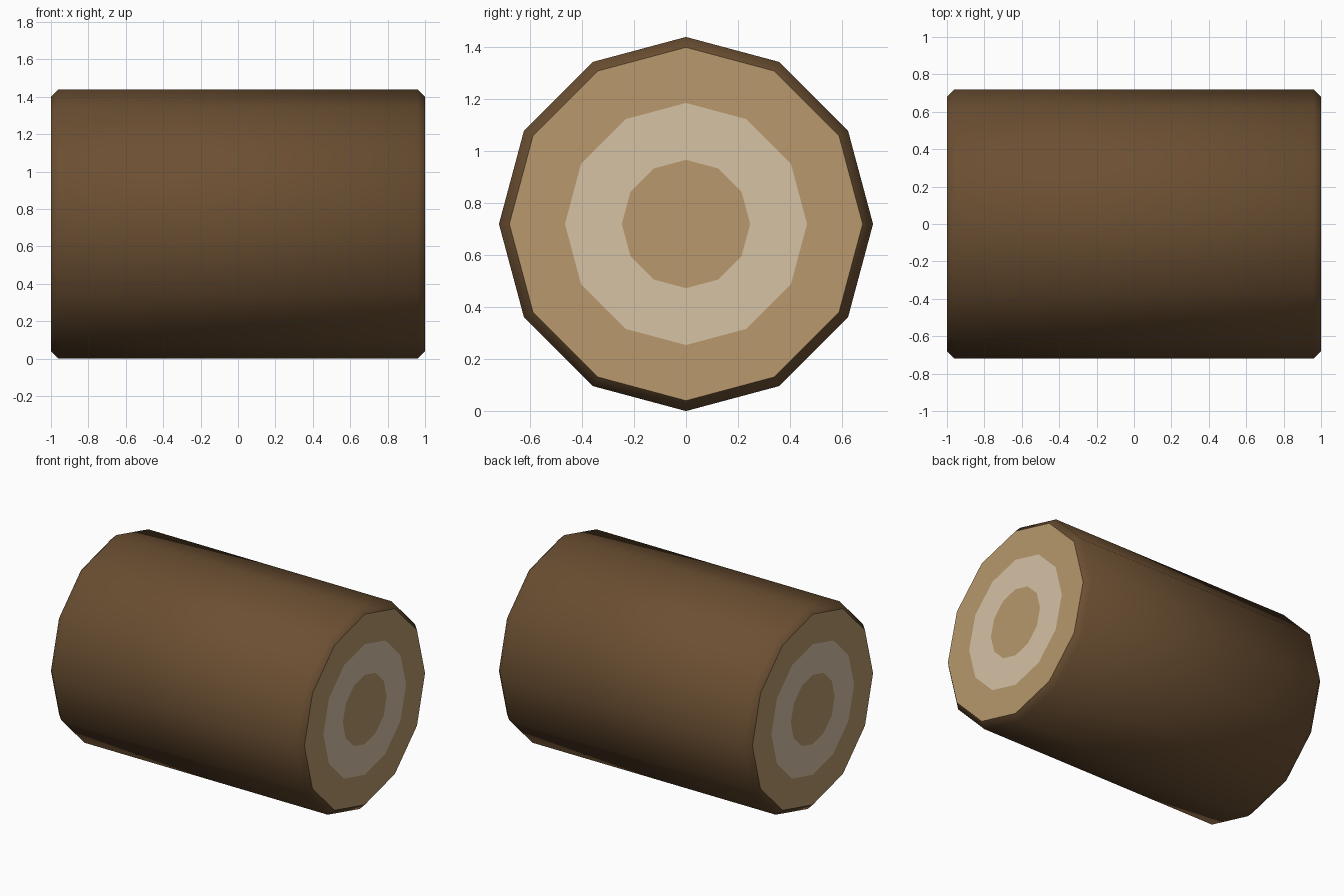
import bpy, bmesh, math

if "Cube" in bpy.data.objects:
    bpy.data.objects.remove(bpy.data.objects["Cube"])

SIDES, R, BEVEL = 12, 0.72, 0.04


def material(name, rgb):
    m = bpy.data.materials.new(name)
    lin = [((c / 255 + 0.055) / 1.055) ** 2.4 for c in rgb]
    m.diffuse_color = (*lin, 1)
    m.use_nodes = True
    m.node_tree.nodes["Principled BSDF"].inputs["Base Color"].default_value = m.diffuse_color
    return m


mats = [material("dark bark", (107, 79, 50)),
        material("cut wood", (184, 153, 108)),
        material("pale growth ring", (214, 194, 165))]

# Half profile (x, radius, material of the band that starts here)
half = [(1, 0.247, 2), (1, 0.466, 1), (1, R - BEVEL, 0), (1 - BEVEL, R, 0)]
profile = half + [(-x, r, 0) for x, r, _ in reversed(half)]
bands = [2, 1, 0, 0, 0, 1, 2]

# Log: rings of vertices along x, joined into bands
bm = bmesh.new()
rings = []
for x, r, _ in profile:
    rings.append([bm.verts.new((x, r * math.cos(2 * math.pi * i / SIDES),
                                R + r * math.sin(2 * math.pi * i / SIDES)))
                  for i in range(SIDES)])
for a, b, mi in zip(rings, rings[1:], bands):
    for i in range(SIDES):
        j = (i + 1) % SIDES
        f = bm.faces.new((a[i], a[j], b[j], b[i]))
        f.material_index = mi
        f.smooth = mi == 0

# Heartwood in the middle of both cut ends
for ring in (rings[0], rings[-1]):
    bm.faces.new(ring).material_index = 1
bmesh.ops.recalc_face_normals(bm, faces=bm.faces[:])

# Crisp edge between bark and cut wood
for e in bm.edges:
    if len({f.smooth for f in e.link_faces}) == 2:
        e.smooth = False

mesh = bpy.data.meshes.new("log")
bm.to_mesh(mesh)
bm.free()
for m in mats:
    mesh.materials.append(m)
bpy.context.collection.objects.link(bpy.data.objects.new("log", mesh))
